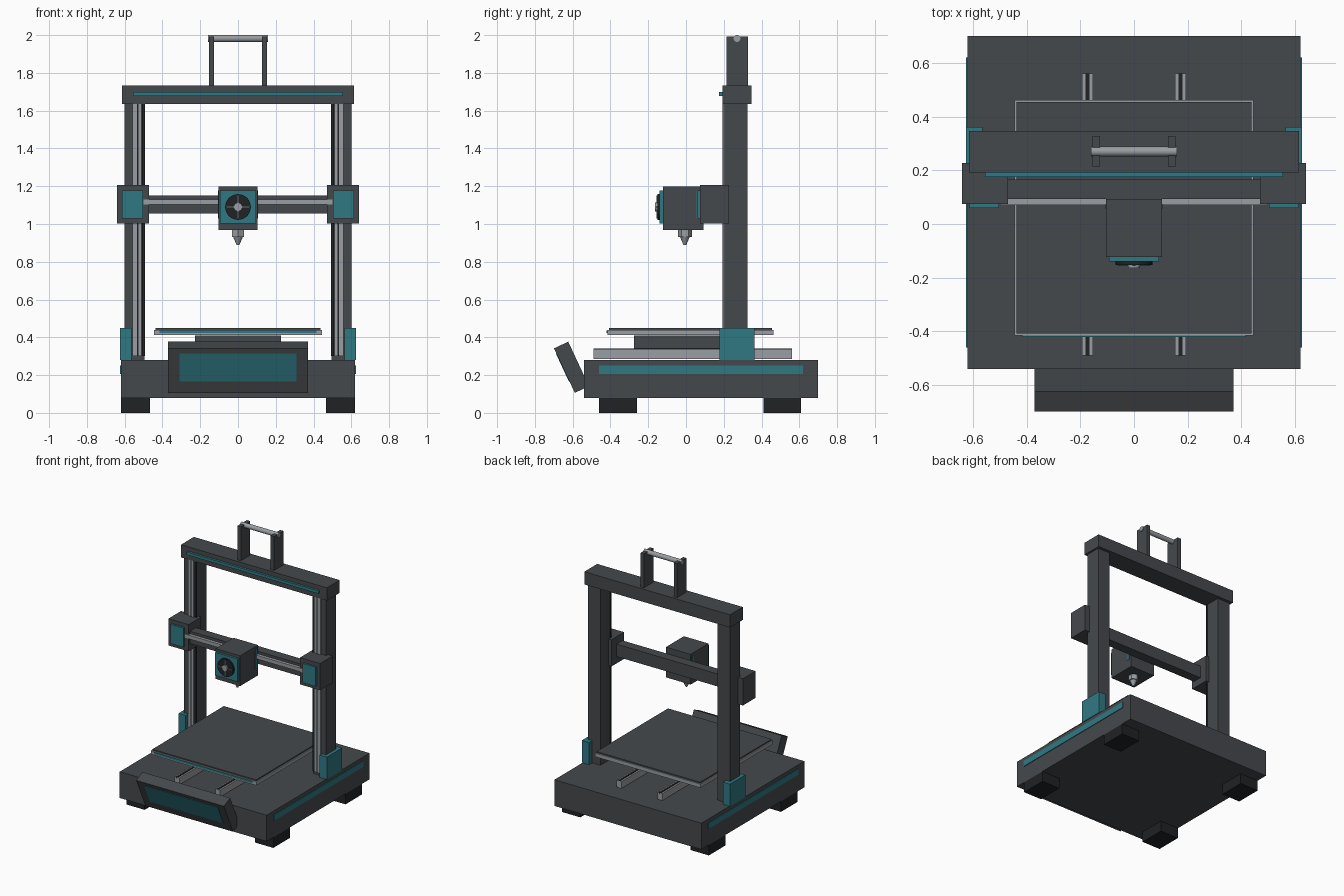
import bpy
from math import radians, pi
from mathutils import Matrix, Vector

if "Cube" in bpy.data.objects:
    bpy.data.objects.remove(bpy.data.objects["Cube"])


def material(name, r, g, b):
    m = bpy.data.materials.new(name)
    m.diffuse_color = (r, g, b, 1)
    m.use_nodes = True
    m.node_tree.nodes["Principled BSDF"].inputs["Base Color"].default_value = m.diffuse_color
    return m


DARK = material("dark_grey", 0.06, 0.066, 0.072)
TEAL = material("teal", 0.03, 0.19, 0.23)
METAL = material("light_metal", 0.32, 0.34, 0.36)
BLACK = material("black", 0.015, 0.016, 0.018)


def box(name, x, y, z, mat):
    """Box from (min, max) ranges on each axis."""
    bpy.ops.mesh.primitive_cube_add(size=1)
    o = bpy.context.object
    o.name = name
    size = [r[1] - r[0] for r in (x, y, z)]
    mid = [(r[1] + r[0]) / 2 for r in (x, y, z)]
    o.data.transform(Matrix.Translation(mid) @ Matrix.Diagonal((*size, 1)))
    o.data.materials.append(mat)
    return o


def pair(name, x, y, z, mat):
    """Box on the right plus its mirror image on the left."""
    box("right_" + name, x, y, z, mat)
    box("left_" + name, (-x[1], -x[0]), y, z, mat)


def cyl(name, r, depth, loc, mat, axis="Z", sides=32, r2=None):
    rot = {"X": (0, pi / 2, 0), "Y": (pi / 2, 0, 0), "Z": (0, 0, 0)}[axis]
    bpy.ops.mesh.primitive_cone_add(vertices=sides, radius1=r, radius2=r if r2 is None else r2,
                                    depth=depth, location=loc, rotation=rot)
    o = bpy.context.object
    o.name = name
    o.data.materials.append(mat)
    if sides > 8:
        bpy.ops.object.shade_smooth_by_angle(angle=radians(35))
    return o


# Base with feet and side accents
box("base", (-.62, .62), (-.54, .70), (.08, .28), DARK)
pair("front_foot", (.465, .62), (-.46, -.26), (0, .08), BLACK)
pair("back_foot", (.465, .62), (.41, .61), (0, .08), BLACK)
pair("base_accent", (.61, .625), (-.46, .62), (.207, .252), TEAL)

# Tilted control panel
tilt = Matrix.Translation((0, -.606, .2415)) @ Matrix.Rotation(radians(25), 4, "X")
for part in (box("control_panel", (-.37, .37), (-.0415, .0415), (-.13, .13), DARK),
             box("control_screen", (-.31, .31), (-.0445, -.03), (-.063, .1), TEAL)):
    part.data.transform(tilt)

# Bed rails, each with a dark groove strip
pair("bed_rail", (.152, .193), (-.49, .56), (.285, .338), METAL)
pair("bed_rail_groove", (.165, .18), (-.49, .56), (.33, .342), BLACK)

# Sliding bed
box("bed_carriage", (-.228, .228), (-.275, .315), (.342, .41), DARK)
box("bed_plate", (-.445, .445), (-.415, .462), (.412, .44), METAL)
box("print_surface", (-.437, .437), (-.407, .454), (.44, .45), DARK)
box("bed_front_accent", (-.415, .415), (-.42, -.41), (.422, .437), TEAL)

# Upright posts with front rails and foot brackets
pair("post", (.495, .6), (.205, .325), (.28, 1.64), DARK)
pair("post_rail", (.511, .558), (.195, .21), (.3, 1.638), METAL)
pair("post_rail_groove", (.527, .536), (.193, .2), (.3, 1.638), BLACK)
pair("post_inner_strip", (.492, .507), (.197, .21), (.3, 1.638), BLACK)
pair("post_bracket", (.565, .625), (.177, .362), (.28, .45), TEAL)

# Top beam and carrying handle
box("top_beam", (-.615, .615), (.192, .347), (1.636, 1.733), DARK)
box("top_beam_accent", (-.555, .555), (.175, .2), (1.678, 1.7), TEAL)
pair("handle_post", (.126, .154), (.214, .327), (1.73, 1.992), DARK)
cyl("handle_bar", .018, .32, (0, .27, 1.982), METAL, "X")

# Horizontal gantry
box("gantry_beam", (-.5, .5), (.093, .165), (1.055, 1.15), DARK)
box("gantry_rail", (-.5, .5), (.07, .1), (1.102, 1.13), METAL)
pair("gantry_block", (.47, .64), (.075, .228), (1.003, 1.207), DARK)
pair("gantry_block_plate", (.503, .613), (.06, .08), (1.03, 1.177), TEAL)

# Print head with fan
box("print_head", (-.104, .104), (-.123, .093), (.967, 1.198), DARK)
box("fan_plate", (-.094, .094), (-.14, -.12), (1.003, 1.178), TEAL)
# Side accent on the rear of the head, visible from the side
box("head_side_accent", (-.107, .107), (.056, .075), (1.03, 1.177), TEAL)
cyl("fan_disc", .068, .02, (0, -.142, 1.09), BLACK, "Y")
for i in range(4):
    blade = box(f"fan_blade_{i + 1}", (.015, .06), (-.156, -.15), (-.006, .006), DARK)
    blade.data.transform(Matrix.Translation((0, 0, 1.09)) @ Matrix.Rotation(i * pi / 2, 4, "Y"))
cyl("fan_hub", .023, .02, (0, -.153, 1.09), METAL, "Y")

# Nozzle
cyl("nozzle_block", .037, .04, (0, -.006, .95), METAL, sides=6)
cyl("nozzle_tip", .007, .044, (0, -.006, .91), METAL, sides=16, r2=.026)
